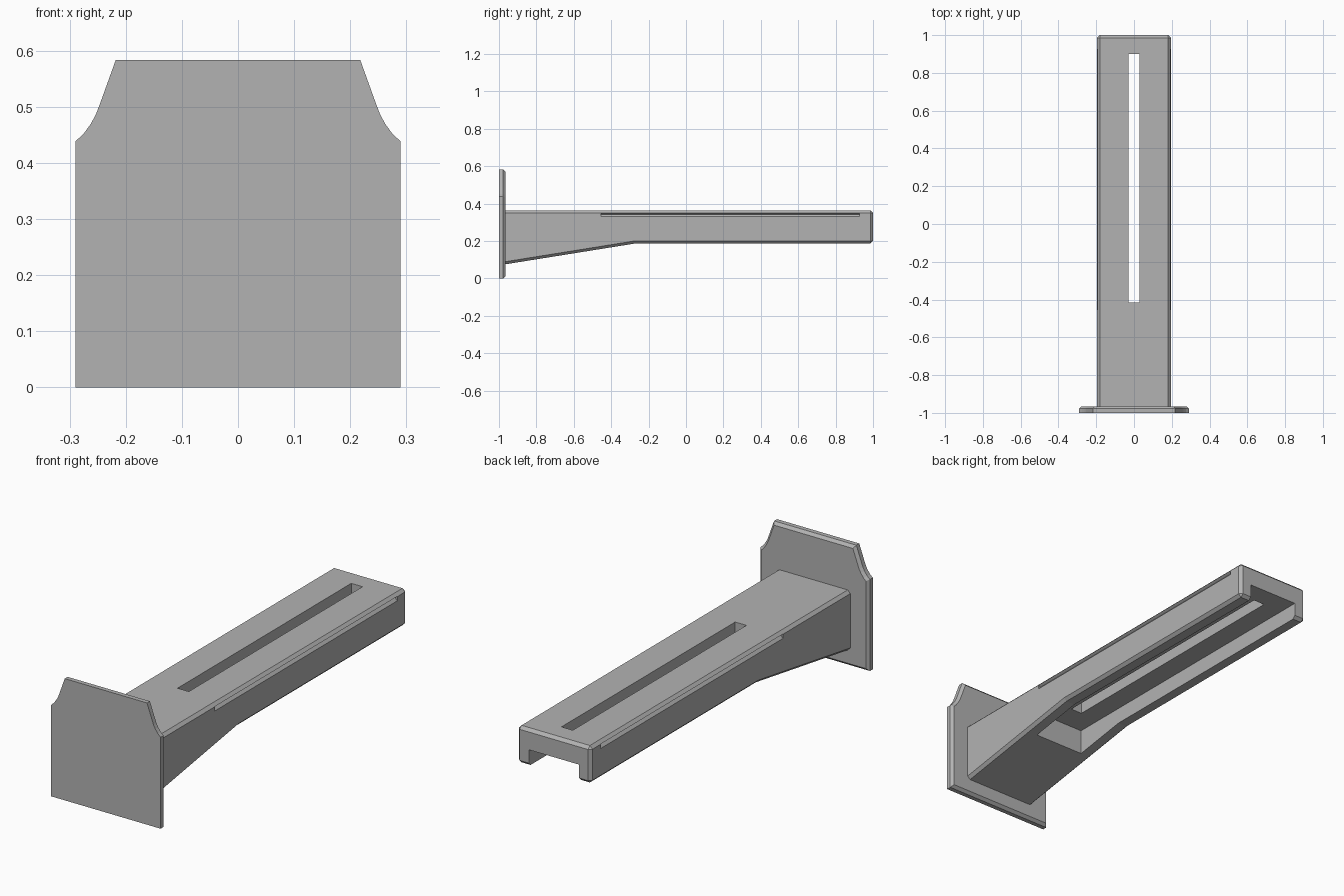
import bpy, bmesh
from mathutils import Vector

if "Cube" in bpy.data.objects:
    bpy.data.objects.remove(bpy.data.objects["Cube"])

grey = bpy.data.materials.new("plain grey")
grey.use_nodes = True
colour = (0.45, 0.45, 0.45, 1)
grey.diffuse_color = colour
grey.node_tree.nodes["Principled BSDF"].inputs["Base Color"].default_value = colour


def extrude_profile(name, points, axis, start, end, chamfer=0, pick=None):
    """Extrude a 2D profile along x or y, chamfering the edges chosen by pick."""
    bm = bmesh.new()
    place = (lambda a, b: (start, a, b)) if axis == "x" else (lambda a, b: (a, start, b))
    face = bm.faces.new([bm.verts.new(place(*p)) for p in points])
    extruded = bmesh.ops.extrude_face_region(bm, geom=[face])["geom"]
    new_verts = [v for v in extruded if isinstance(v, bmesh.types.BMVert)]
    offset = Vector((end - start, 0, 0)) if axis == "x" else Vector((0, end - start, 0))
    bmesh.ops.translate(bm, verts=new_verts, vec=offset)
    bmesh.ops.recalc_face_normals(bm, faces=bm.faces)
    if chamfer:
        edges = [e for e in bm.edges if pick(e.verts[0].co, e.verts[1].co)]
        bmesh.ops.bevel(bm, geom=edges, offset=chamfer, offset_type="OFFSET",
                        segments=1, profile=0.5, affect="EDGES")
    mesh = bpy.data.meshes.new(name)
    bm.to_mesh(mesh)
    bm.free()
    mesh.materials.append(grey)
    obj = bpy.data.objects.new(name, mesh)
    bpy.context.collection.objects.link(obj)
    return obj


def rectangle(a0, a1, b0, b1):
    return [(a0, b0), (a1, b0), (a1, b1), (a0, b1)]


def cut(target, cutter):
    mod = target.modifiers.new(cutter.name, "BOOLEAN")
    mod.operation = "DIFFERENCE"
    mod.solver = "EXACT"
    mod.object = cutter
    cutter.hide_render = True
    cutter.hide_viewport = True
    cutter.display_type = "WIRE"


# Front plate with curved shoulders and a chamfered back rim
half = [(0.29, 0), (0.29, 0.438), (0.275, 0.452), (0.262, 0.47),
        (0.253, 0.487), (0.245, 0.508), (0.218, 0.583)]
outline = half + [(-x, z) for x, z in reversed(half)]
extrude_profile("front_plate", outline, "y", -1, -0.965, 0.013,
                lambda a, b: min(a.y, b.y) > -0.97)

# Arm with a tapered underside, chamfered everywhere except at the plate
side = [(-0.975, 0.074), (-0.27, 0.187), (1, 0.187), (1, 0.364), (-0.975, 0.364)]
arm = extrude_profile("arm", side, "x", -0.195, 0.195, 0.014,
                      lambda a, b: (max(a.y, b.y) > 0.99 or abs(a.x - b.x) < 0.01)
                      and max(a.y, b.y) > -0.9)

# Underside channel, open at the back end
cut(arm, extrude_profile("channel_cutter", rectangle(-0.54, 1.1, 0, 0.265),
                         "x", -0.133, 0.133))

# Long slot through the top
cut(arm, extrude_profile("slot_cutter", rectangle(-0.415, 0.9, 0.2, 0.5),
                         "x", -0.03, 0.03))

# Side grooves just below the top edges
for label, s in (("left", 1), ("right", -1)):
    groove = [(s * 0.21, 0.33), (s * 0.195, 0.33), (s * 0.183, 0.343),
              (s * 0.195, 0.351), (s * 0.21, 0.351)]
    cut(arm, extrude_profile(label + "_groove_cutter", groove, "y", -0.455, 0.927))
